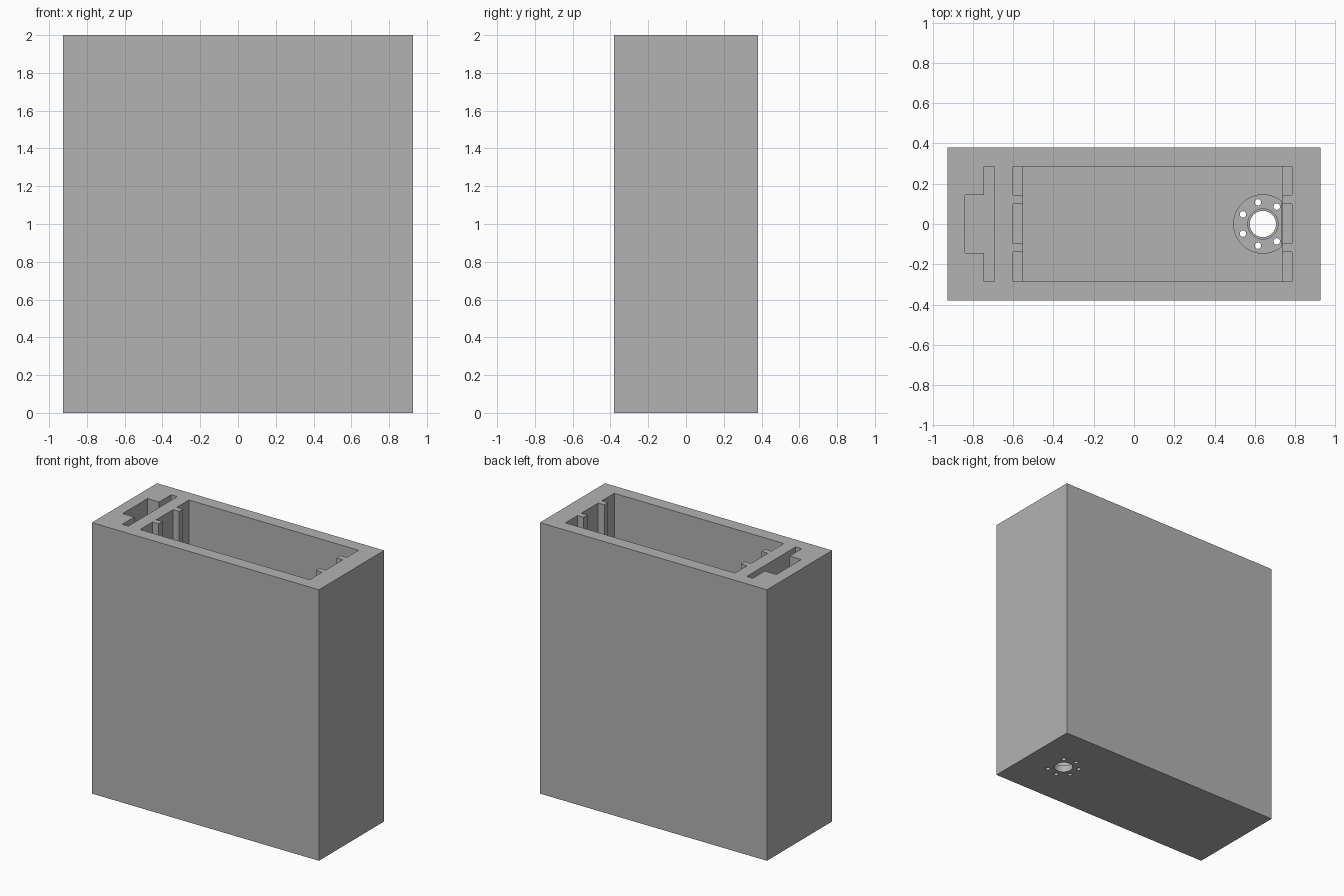
import bpy, bmesh, math

default = bpy.data.objects.get("Cube")
if default:
    bpy.data.objects.remove(default, do_unlink=True)

HALF_X, HALF_Y, HEIGHT, TOP = 0.927, 0.38, 2.0, 2.1
FLOOR, RECESS, GROOVE = 0.14, 0.095, 0.24
PORT_X, WALL_L, WALL_R = 0.64, -0.55, 0.735

grey = bpy.data.materials.new("plain grey")
grey.use_nodes = True
COLOUR = (0.45, 0.45, 0.45, 1)
grey.diffuse_color = COLOUR
grey.node_tree.nodes["Principled BSDF"].inputs["Base Color"].default_value = COLOUR


def prism(name, outline, z0, z1):
    """Closed outline extruded from z0 to z1."""
    bm = bmesh.new()
    base = bm.faces.new([bm.verts.new((x, y, z0)) for x, y in outline])
    top = bmesh.ops.extrude_face_region(bm, geom=[base])["geom"]
    verts = [v for v in top if isinstance(v, bmesh.types.BMVert)]
    bmesh.ops.translate(bm, verts=verts, vec=(0, 0, z1 - z0))
    bmesh.ops.recalc_face_normals(bm, faces=bm.faces)
    mesh = bpy.data.meshes.new(name)
    bm.to_mesh(mesh)
    bm.free()
    mesh.materials.append(grey)
    obj = bpy.data.objects.new(name, mesh)
    bpy.context.collection.objects.link(obj)
    return obj


def rect(x0, x1, y0, y1):
    return [(x0, y0), (x1, y0), (x1, y1), (x0, y1)]


def circle(x, y, r, n, limit=9):
    pts = [(x + r * math.cos(math.tau * i / n), y + r * math.sin(math.tau * i / n))
           for i in range(n)]
    return [p for p in pts if p[0] < limit]


# Outer block
body = prism("case_body", rect(-HALF_X, HALF_X, -HALF_Y, HALF_Y), 0, HEIGHT)

# Main cavity, and shallower grooves between ribs on both end walls
cutters = [prism("cavity_cutter", rect(WALL_L, WALL_R, -0.285, 0.285), FLOOR, TOP)]
for y0, y1 in ((-0.285, -0.14), (-0.097, 0.1), (0.145, 0.285)):
    cutters.append(prism("groove_cutter", rect(-0.6, WALL_L + 0.02, y0, y1), GROOVE, TOP))
    cutters.append(prism("groove_cutter", rect(WALL_R - 0.02, 0.785, y0, y1), GROOVE, TOP))

# T-shaped side slot
tee = [(-0.84, -0.145), (-0.745, -0.145), (-0.745, -0.285), (-0.695, -0.285)]
tee += [(x, -y) for x, y in reversed(tee)]
cutters.append(prism("side_slot_cutter", tee, RECESS, TOP))

# Round floor recess, stepped port and ring of small holes
cutters.append(prism("recess_cutter", circle(PORT_X, 0, 0.145, 64, WALL_R), RECESS, FLOOR + 0.05))
cutters.append(prism("port_step_cutter", circle(PORT_X, 0, 0.075, 48), 0.05, FLOOR + 0.05))
cutters.append(prism("port_cutter", circle(PORT_X, 0, 0.065, 48), -0.1, FLOOR + 0.05))
for i in range(1, 7):
    a = math.tau * i / 7
    cutters.append(prism("pin_hole_cutter",
                         circle(PORT_X + 0.11 * math.cos(a), 0.11 * math.sin(a), 0.016, 20),
                         -0.1, FLOOR + 0.05))

bpy.context.view_layer.objects.active = body
body.select_set(True)
for cutter in cutters:
    mod = body.modifiers.new("cut", "BOOLEAN")
    mod.operation, mod.solver, mod.object = "DIFFERENCE", "EXACT", cutter
    bpy.ops.object.modifier_apply(modifier=mod.name)
    bpy.data.objects.remove(cutter, do_unlink=True)

# Smooth the round walls only
bpy.ops.object.select_all(action="DESELECT")
body.select_set(True)
bpy.ops.object.shade_smooth_by_angle(angle=math.radians(30))
